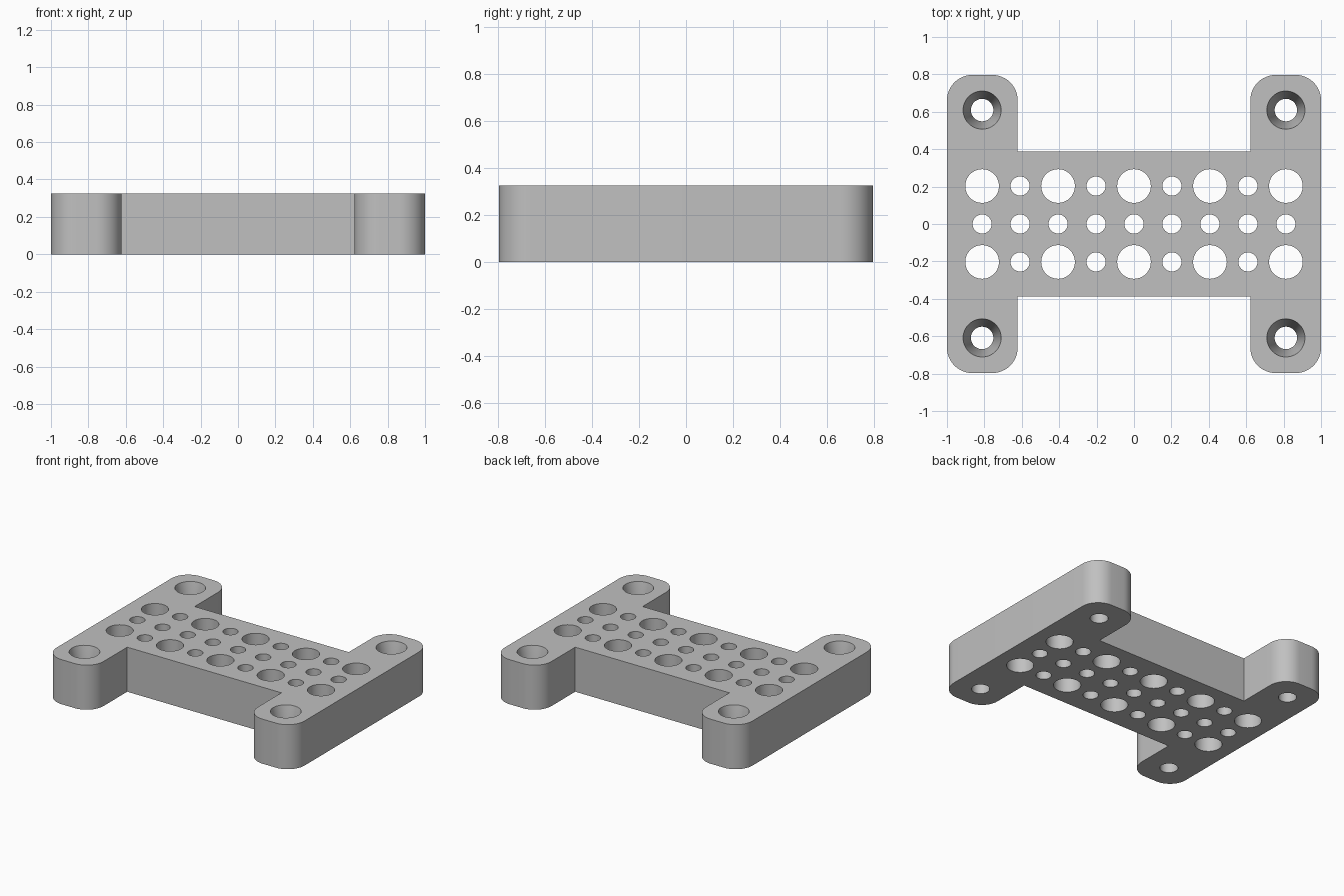
import bpy
import bmesh
from math import cos, sin, pi, radians

cube = bpy.data.objects.get("Cube")
if cube:
    bpy.data.objects.remove(cube, do_unlink=True)

HEIGHT = 0.325
PITCH = 0.203
SEGMENTS = 48

grey = bpy.data.materials.new("plain grey")
grey.use_nodes = True
colour = (0.53, 0.53, 0.53, 1)
grey.diffuse_color = colour
grey.node_tree.nodes["Principled BSDF"].inputs["Base Color"].default_value = colour


def make_object(name, bm):
    bmesh.ops.recalc_face_normals(bm, faces=bm.faces)
    mesh = bpy.data.meshes.new(name)
    bm.to_mesh(mesh)
    bm.free()
    mesh.materials.append(grey)
    obj = bpy.data.objects.new(name, mesh)
    bpy.context.collection.objects.link(obj)
    return obj


def corner(cx, cy, r, start, steps=12):
    """Quarter arc running clockwise from the start angle."""
    angles = [start - pi / 2 * i / steps for i in range(steps + 1)]
    return [(cx + r * cos(a), cy + r * sin(a)) for a in angles]


def add_hole(bm, x, y, profile):
    """Closed solid of revolution from (radius, height) pairs."""
    rings = []
    for r, z in profile:
        rings.append([bm.verts.new((x + r * cos(2 * pi * i / SEGMENTS),
                                    y + r * sin(2 * pi * i / SEGMENTS), z))
                      for i in range(SEGMENTS)])
    for low, high in zip(rings, rings[1:]):
        for i in range(SEGMENTS):
            j = (i + 1) % SEGMENTS
            bm.faces.new((low[i], low[j], high[j], high[i]))
    bm.faces.new(rings[0][::-1])
    bm.faces.new(rings[-1])


# H-shaped plate: one quarter of the outline, mirrored twice
INNER, LENGTH, WAIST, R = 0.622, 0.797, 0.388, 0.136
quarter = [(INNER, WAIST)]
quarter += corner(INNER + R, LENGTH - R, R, pi)
quarter += corner(1 - R, LENGTH - R, R, pi / 2)
right = quarter + [(x, -y) for x, y in reversed(quarter)]
outline = right + [(-x, y) for x, y in reversed(right)]
bm = bmesh.new()
base = bm.faces.new([bm.verts.new((x, y, 0)) for x, y in outline])
top = bmesh.ops.extrude_face_region(bm, geom=[base])["geom"]
bmesh.ops.translate(bm, vec=(0, 0, HEIGHT),
                    verts=[v for v in top if isinstance(v, bmesh.types.BMVert)])
plate = make_object("mounting_plate", bm)

# Through holes: large and small alternate in the outer rows
bm = bmesh.new()
BELOW, ABOVE = -0.1, HEIGHT + 0.1
for col in range(-4, 5):
    for row in (-1, 0, 1):
        r = 0.09 if row and col % 2 == 0 else 0.051
        add_hole(bm, col * PITCH, row * PITCH, [(r, BELOW), (r, ABOVE)])

# Tapered screw holes at the four ends
for sx in (-1, 1):
    for sy in (-1, 1):
        add_hole(bm, sx * 4 * PITCH, sy * 3 * PITCH,
                 [(0.06, BELOW), (0.06, 0.13), (0.102, HEIGHT), (0.102, ABOVE)])
cutter = make_object("hole_cutter", bm)
cutter.hide_render = True

# Cut the holes and shade the round walls smooth
cut = plate.modifiers.new("holes", "BOOLEAN")
cut.operation = "DIFFERENCE"
cut.solver = "EXACT"
cut.object = cutter
bpy.ops.object.select_all(action="DESELECT")
plate.select_set(True)
bpy.context.view_layer.objects.active = plate
bpy.ops.object.modifier_apply(modifier=cut.name)
bpy.data.objects.remove(cutter, do_unlink=True)
bpy.ops.object.shade_smooth_by_angle(angle=radians(30))
